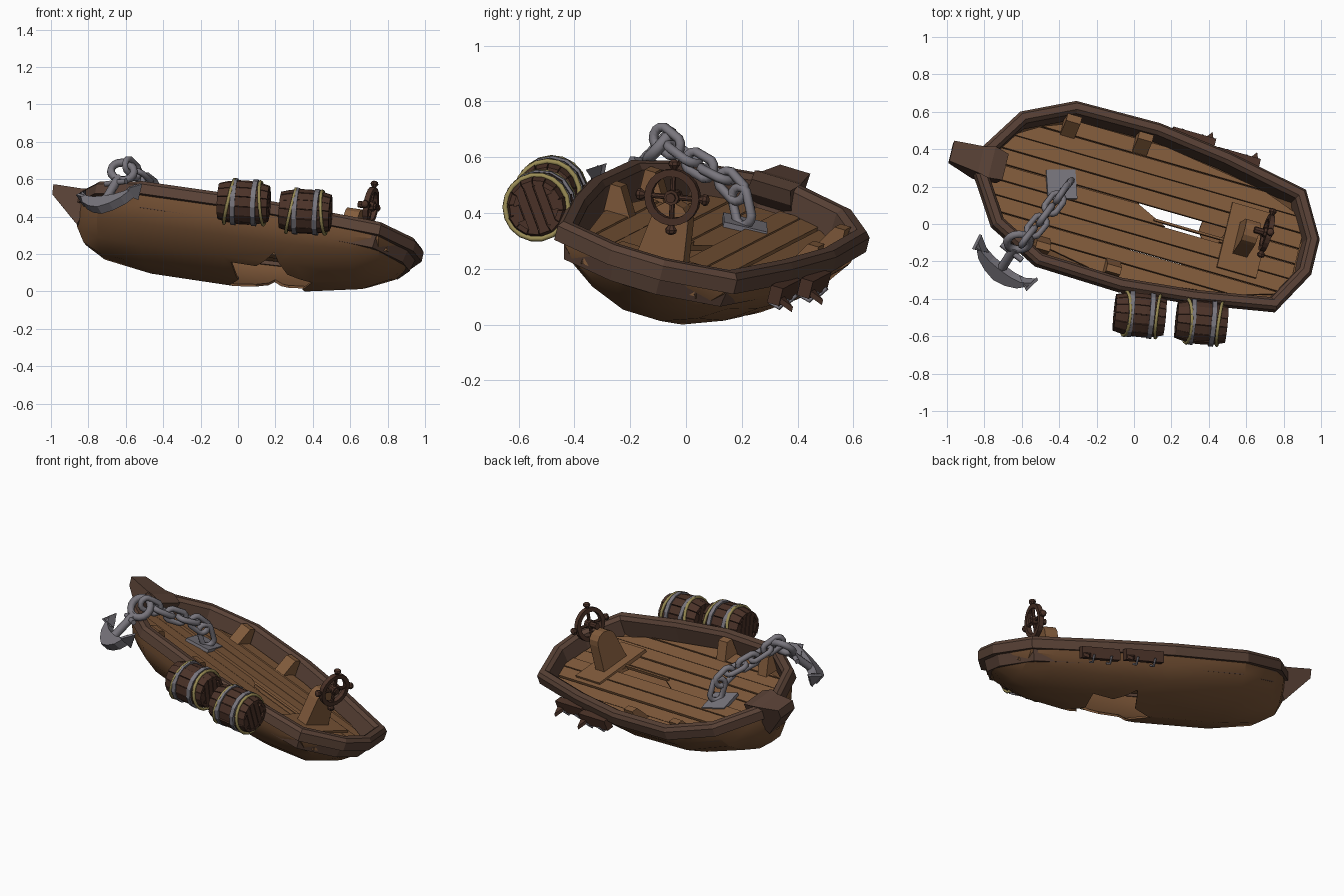
import bpy, bmesh, math, random
from mathutils import Matrix, Vector as V

if "Cube" in bpy.data.objects:
    bpy.data.objects.remove(bpy.data.objects["Cube"])
random.seed(4)

def mat(name, c):
    m = bpy.data.materials.new(name); m.diffuse_color = (*c, 1); return m
RIM = mat("dark rim wood", (.1, .054, .037))
HULL = mat("hull wood", (.19, .088, .037))
DECK = mat("deck wood", (.225, .106, .045))
IRON = mat("grey iron", (.19, .18, .205))
BARREL = mat("barrel wood", (.07, .032, .021))
ROPE = mat("yellow rope", (.32, .26, .09))

# boat frame: u to stern, v to port, w up, tilted as if run aground
n = V((.22, .25, 1)).normalized()
a = math.radians(-16)
U = V((math.cos(a), math.sin(a), -.22*math.cos(a) - .25*math.sin(a))).normalized()
W = n.cross(U)
B = Matrix.Translation((.02, .107, .389)) @ Matrix((U, W, n)).transposed().to_4x4()

def make(name, verts, faces, m, M=B, smooth=None):
    me = bpy.data.meshes.new(name)
    me.from_pydata([M @ V(p) for p in verts], [], faces)
    bm = bmesh.new(); bm.from_mesh(me)
    bmesh.ops.recalc_face_normals(bm, faces=bm.faces)
    bm.to_mesh(me); bm.free()
    me.materials.append(m)
    o = bpy.data.objects.new(name, me)
    bpy.context.collection.objects.link(o)
    if smooth:
        select(o); bpy.ops.object.shade_smooth_by_angle(angle=math.radians(smooth))
    return o

def select(o):
    bpy.ops.object.select_all(action='DESELECT')
    o.select_set(True); bpy.context.view_layer.objects.active = o

def prism(name, poly, ext, m, M=B):
    """extrude a polygon by vector ext"""
    k = len(poly); e = V(ext)
    vs = [V(p) for p in poly] + [V(p) + e for p in poly]
    fs = [list(range(k)), list(range(k, 2*k))]
    fs += [(i, (i+1) % k, (i+1) % k + k, i + k) for i in range(k)]
    return make(name, vs, fs, m, M)

def box(name, c, s, m, M=B):
    x, y, z = (V(c) - V(s)/2)
    return prism(name, [(x, y, z), (x+s[0], y, z), (x+s[0], y+s[1], z), (x, y+s[1], z)], (0, 0, s[2]), m, M)

def loft(name, rings, m, closed=True, cap=False, M=B, smooth=None, cyc=True):
    k = len(rings[0]); r = len(rings)
    fs = [(i*k+j, i*k+(j+1) % k, (i+1) % r*k+(j+1) % k, (i+1) % r*k+j)
          for i in range(r if closed else r-1) for j in range(k if cyc else k-1)]
    if cap: fs += [list(range(k)), list(range((r-1)*k, r*k))]
    return make(name, [p for q in rings for p in q], fs, m, M, smooth)

def tube(name, pts, r, m, cyclic=False, M=Matrix(), res=1):
    c = bpy.data.curves.new(name, 'CURVE'); c.dimensions = '3D'
    c.bevel_depth = r; c.bevel_resolution = res; c.use_fill_caps = True
    s = c.splines.new('POLY'); s.points.add(len(pts)-1); s.use_cyclic_u = cyclic
    for p, q in zip(s.points, pts): p.co = (*(M @ V(q)), 1)
    c.materials.append(m)
    o = bpy.data.objects.new(name, c); bpy.context.collection.objects.link(o)
    select(o); bpy.ops.object.convert(target='MESH')
    return bpy.context.object

def lathe(name, prof, sides, m, M, closed=False, smooth=None):
    """profile of (x, radius) around local x"""
    rings = [[(x, r*math.cos(t*math.tau/sides), r*math.sin(t*math.tau/sides)) for t in range(sides)] for x, r in prof]
    return loft(name, rings, m, closed, not closed, M, smooth)

def frame(o, x, z):
    x = V(x).normalized(); y = V(z).cross(x).normalized(); z = x.cross(y)
    return Matrix.Translation(o) @ Matrix((x, y, z)).transposed().to_4x4()

# gunwale swept round the outline, with inner bulwark
half = [(-.91, .07), (-.75, .325), (-.47, .468), (0, .478), (.4, .43), (.85, .345), (.985, .1)]
out = half + [(u, -v) for u, v in reversed(half)]
def offset(d):
    res = []
    for i, p in enumerate(out):
        p0, p1, p2 = V(out[i-1]), V(p), V(out[(i+1) % len(out)])
        n1 = V(((p1-p0).y, -(p1-p0).x)).normalized(); n2 = V(((p2-p1).y, -(p2-p1).x)).normalized()
        b = n1 + n2
        res.append(p1 + b * (d*2/b.length_squared))
    return res
prof = [(0, -.065), (0, -.012), (.016, .008), (.05, .008), (.068, -.012), (.075, -.13), (.05, -.13), (.035, -.065)]
cols = [[(p.x, p.y, w) for p in offset(d)] for d, w in prof]
loft("gunwale", [list(r) for r in zip(*cols)], RIM)

# hull shell, V-shaped towards the keel
st = [(-.9, .05, .18), (-.84, .16, .265), (-.73, .3, .32), (-.47, .44, .352), (0, .455, .352), (.4, .41, .325),
      (.7, .36, .27), (.84, .315, .2), (.93, .13, .13)]
sec = [(1, 0), (.96, .28), (.83, .53), (.56, .8), (.2, 1)]
sec = sec + [(-f, g) for f, g in reversed(sec)]
hull = loft("hull", [[(u, h*f, -.03-(d-.03)*g) for f, g in sec] for u, h, d in st], HULL, False, False, cyc=False)
bm = bmesh.new(); bm.from_mesh(hull.data)
for e in (range(len(sec)), range((len(st)-1)*len(sec), len(st)*len(sec))):
    bm.verts.ensure_lookup_table(); bm.faces.new([bm.verts[i] for i in e])
bmesh.ops.recalc_face_normals(bm, faces=bm.faces)
bm.to_mesh(hull.data); bm.free()
s = hull.modifiers.new("shell", 'SOLIDIFY'); s.thickness = .012
# jagged hole through the bottom
star = []
for i in range(12):
    t = math.tau*i/12 + .26; r = (.3 if i % 2 else .2)
    star.append((.22+r*.85*math.cos(t), r*math.sin(t), -.6))
cut = prism("hole_cutter", star, (0, 0, .42), HULL); cut.hide_render = True
b = hull.modifiers.new("hole", 'BOOLEAN'); b.object = cut; b.operation = 'DIFFERENCE'; b.solver = 'EXACT'
select(hull)
for md in ("shell", "hole"): bpy.ops.object.modifier_apply(modifier=md)
bpy.data.objects.remove(cut)
select(hull); bpy.ops.object.shade_smooth_by_angle(angle=math.radians(25))

# deck planks, one broken in the middle
def ends(v):
    v = abs(v) + .085
    bow = next((p[0]+(q[0]-p[0])*(v-p[1])/(q[1]-p[1]) for p, q in zip(half[:3], half[1:4]) if p[1] <= v <= q[1]), -.85)
    stern = next((p[0]+(q[0]-p[0])*(v-p[1])/(q[1]-p[1]) for p, q in zip(half[3:], half[4:]) if q[1] <= v <= p[1]), .9)
    return max(bow, -.83)+.02, min(stern, .9)
def plank(v0, v1, u0=None, u1=None, tip=.0):
    a0, b0 = ends(v0); a1, b1 = ends(v1)
    if u0 is not None: a0, a1 = u0, u0+tip
    if u1 is not None: b0, b1 = u1, u1+tip
    z = -.112 + random.uniform(-.008, .008)
    prism("deck_plank", [(a0, v0, z), (b0, v0, z), (b1, v1, z), (a1, v1, z)], (0, 0, .02), DECK)
N = 9; wd = .78/N
for i in range(N):
    v0 = -.39 + i*wd; v1 = v0 + wd - .006
    if i == 4:
        plank(v0, v1, None, .17, -.17); plank(v0, v1, .47, None, .03)
        plank(v0+.012, v0+.024, .1, .5)
    else: plank(v0, v1)

# stem post, slim at the tip
pr = [(-1.065, .058, .02), (-1.06, .055, -.035), (-.89, .06, -.18), (-.85, .08, -.1), (-.78, .085, -.05),
      (-.76, .075, .005), (-.84, .09, .022), (-.9, .075, .015)]
loft("stem_post", [pr, [(u, -v, w) for u, v, w in pr]], RIM, False, True)

# inner knees
for u, h in ((-.5, .385), (-.1, .4)):
    for sg in (1, -1):
        prism("knee", [(u, sg*h, -.1), (u, sg*(h-.1), -.1), (u, sg*(h-.04), 0), (u, sg*h, .0)], (.08, 0, 0), DECK)

# helm: platform, rounded pedestal, wheel
box("helm_platform", (.6, 0, -.088), (.22, .37, .025), DECK)
ped = [(.555, -.09, -.08), (.555, .09, -.08)] + [(.555, .068*math.cos(t*math.pi/6), .085+.06*math.sin(t*math.pi/6)) for t in range(7)]
prism("helm_pedestal", ped, (.08, 0, 0), DECK)
WM = B @ Matrix.Translation((.672, -.002, .172)) @ Matrix.Rotation(.2, 4, 'X')
lathe("wheel_axle", [(-.07, .018), (.03, .018)], 8, BARREL, WM)
lathe("wheel_hub", [(-.02, .028), (.02, .028)], 8, BARREL, WM)
lathe("wheel_ring", [(-.014, .076), (.014, .076), (.014, .102), (-.014, .102)], 20, BARREL, WM, True)
for i in range(4):
    R = WM @ Matrix.Rotation(i*math.pi/2, 4, 'X') @ Matrix.Rotation(-math.pi/2, 4, 'Y')
    lathe("wheel_spoke", [(0, .01), (.1, .01), (.105, .013), (.118, .022), (.13, .019), (.136, .008)], 8, BARREL, R)

# barrels lashed on the starboard side
def rad(x): return .12 - .022*(x/.135)**2
def barrel(c, spin):
    M = frame(c, (1, -.1, -.06), (0, 0, 1)) @ Matrix.Rotation(spin, 4, 'X')
    xs = [-.135, -.09, -.03, .03, .09, .135]
    for i in range(14):
        t0, t1 = [(i+f)*math.tau/14 for f in (.03, .97)]
        k = random.uniform(-.004, .003)
        rings = [[(x, (rad(x)+k-d)*math.cos(t), (rad(x)+k-d)*math.sin(t)) for t, d in ((t0, 0), (t1, 0), (t1, .018), (t0, .018))] for x in xs]
        loft("barrel_stave", rings, BARREL, False, True, M)
    lathe("barrel_body", [(-.12, .088), (0, .098), (.12, .088)], 14, BARREL, M)
    for j in range(-2, 3):
        y = j*.035; h = math.sqrt(.09**2 - (abs(y)+.015)**2)
        for x in (-.125, .125): box("barrel_head", (x, y, 0), (.014, .031, 2*h), BARREL, M)
    for x in (-.05, .06):
        lathe("barrel_band", [(x-.013, rad(x)-.01), (x+.013, rad(x)-.01), (x+.013, rad(x)+.009), (x-.013, rad(x)+.009)], 14, IRON, M, True)
    for x, sl in ((-.078, .022), (.098, -.014)):
        pts = [(x+sl*math.sin(t*math.tau/18), (rad(x)+.006)*math.cos(t*math.tau/18), (rad(x)+.006)*math.sin(t*math.tau/18)) for t in range(18)]
        tube("barrel_rope", pts, .0095, ROPE, True, M)
barrel((.015, -.475, .478), .2)
barrel((.345, -.515, .428), .35)

# broken boards on the port side
for u, v in ((.2, .47), (.46, .43)):
    box("broken_board", (u, v, -.085), (.24, .045, .065), BARREL)
    prism("board_splinter", [(u+.05, v, -.1), (u+.12, v, -.1), (u+.1, v+.07, -.13)], (0, .0, .02), BARREL)
    for du in (-.06, .05):
        tube("bent_band", [(u+du, v-.03, -.13), (u+du, v+.01, -.14), (u+du, v+.035, -.1)], .007, IRON, False, B)

# chain plate and chain
PM = B @ Matrix.Translation((-.43, .02, -.09)) @ Matrix.Rotation(.3, 4, 'Z')
box("chain_plate", (0, 0, 0), (.16, .16, .02), IRON, PM)
path = [V(p) for p in ((-.37, .22, .38), (-.385, .2, .47), (-.42, .15, .525), (-.465, .09, .555), (-.51, .03, .59), (-.56, -.03, .635), (-.605, -.085, .68))]
for i, (p, q) in enumerate(zip(path, path[1:])):
    d = (q-p).normalized(); L = (q-p).length/2
    side = V((.77, -.62, .1)) if i % 2 else V((.1, .2, 1))
    if i == 0: side = V((.7, -.6, 0))
    F = frame((p+q)/2, d, side)
    pts = [((L-.012 if math.cos(t) > 0 else .012-L) + .035*math.cos(t), .037*math.sin(t), 0)
           for t in [(k+.5)*math.tau/12 for k in range(12)]]
    tube("chain_link", pts, .0175, IRON, True, F)

# anchor: ring, shank, stock, arms, flukes
crown = V((-.735, -.245, .47)); ring = V((-.615, -.1, .645))
D = (ring-crown).normalized(); L = (ring-crown).length
AM = frame(crown, V((.31, -.24, .04)), D)
tube("anchor_ring", [(.062*math.cos(t*math.tau/16), .0, L+.062*math.sin(t*math.tau/16)) for t in range(16)], .022, IRON, True,
     AM @ Matrix.Rotation(.6, 4, 'Z'))
tube("anchor_shank", [(0, 0, -.01), (0, 0, L-.05)], .025, IRON, False, AM)
tube("anchor_stock", [(-.07, 0, L-.09), (.07, 0, L-.09)], .016, IRON, False, AM)
arm = [(-.18, .085, .013), (-.13, .03, .026), (-.07, .004, .036), (0, -.008, .044), (.07, .004, .036), (.13, .03, .026), (.18, .085, .013)]
loft("anchor_arms", [[(x, -.026, z-h), (x, .026, z-h), (x, .026, z+h), (x, -.026, z+h)] for x, z, h in arm], IRON, False, True, AM)
for sg in (1, -1):
    prism("anchor_fluke", [(sg*.2, 0, .125), (sg*.185, -.045, .05), (sg*.115, 0, .055), (sg*.185, .045, .05)], (-sg*.014, 0, .01), IRON, AM)

# stand on the ground, centred
allp = [v.co for o in bpy.data.objects if o.type == 'MESH' for v in o.data.vertices]
lo = [min(p[i] for p in allp) for i in range(3)]; hi = [max(p[i] for p in allp) for i in range(3)]
for o in bpy.data.objects:
    o.location = (-(lo[0]+hi[0])/2, -(lo[1]+hi[1])/2, -lo[2])

for m in bpy.data.materials:
    if m.users and not m.is_grease_pencil:
        m.use_nodes = True
        m.node_tree.nodes["Principled BSDF"].inputs["Base Color"].default_value = m.diffuse_color
